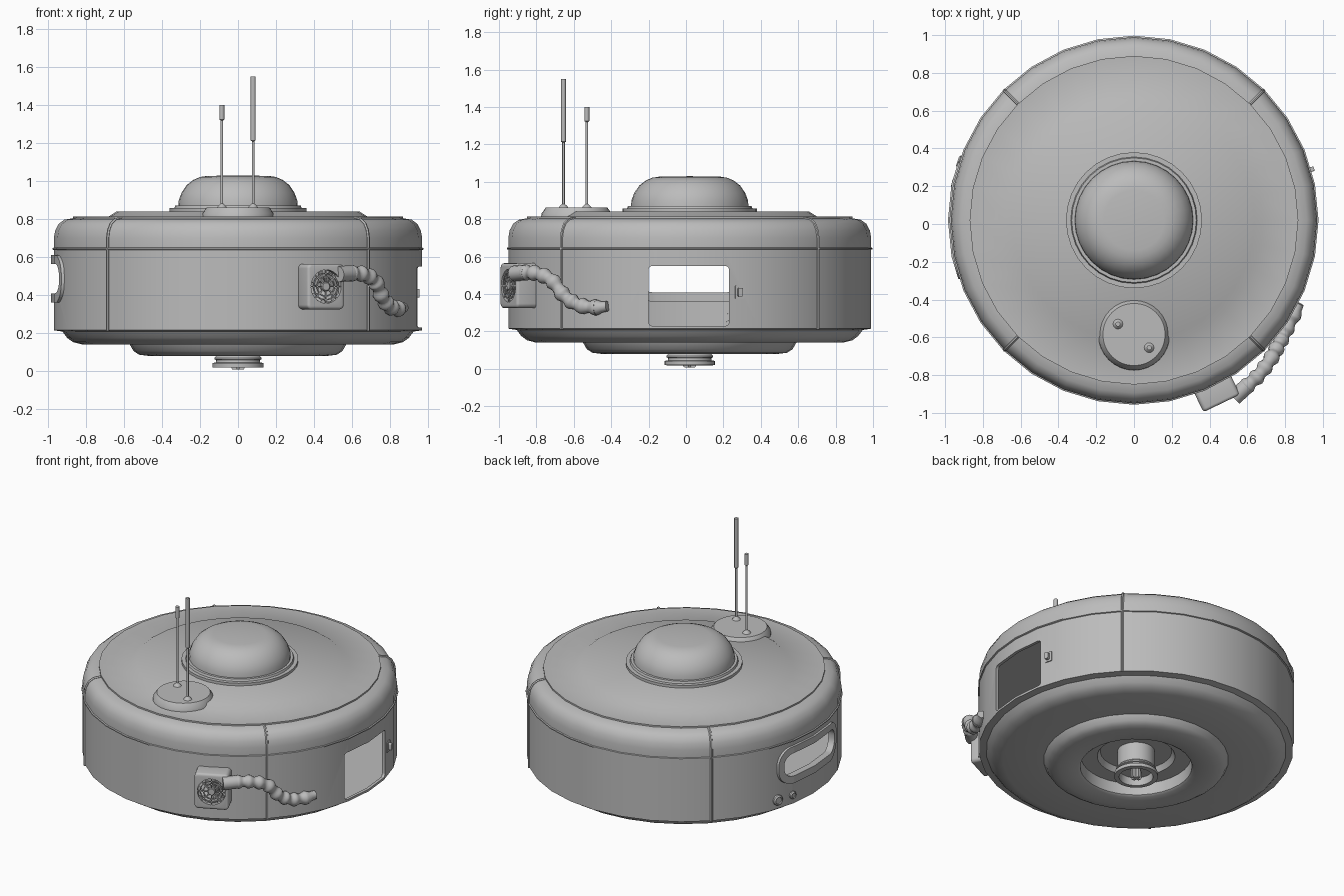
import bpy, bmesh, math
from mathutils import Matrix, Vector

if "Cube" in bpy.data.objects:
    bpy.data.objects.remove(bpy.data.objects["Cube"])

CY = 0.02  # body axis in y
grey = bpy.data.materials.new("plain grey")
grey.use_nodes = True
grey.diffuse_color = (0.5, 0.5, 0.5, 1)
grey.node_tree.nodes["Principled BSDF"].inputs["Base Color"].default_value = (0.5, 0.5, 0.5, 1)


def finish(ob):
    """Apply modifiers, smooth with sharp edges, set the material."""
    bpy.context.view_layer.update()
    dg = bpy.context.evaluated_depsgraph_get()
    mesh = bpy.data.meshes.new_from_object(ob.evaluated_get(dg))
    ob.modifiers.clear()
    ob.data = mesh
    mesh.materials.clear()
    mesh.materials.append(grey)
    mesh.shade_smooth()
    mesh.set_sharp_from_angle(angle=math.radians(35))
    return ob


def make(name, bm, matrix=Matrix()):
    bmesh.ops.remove_doubles(bm, verts=bm.verts, dist=1e-5)
    bmesh.ops.recalc_face_normals(bm, faces=bm.faces)
    mesh = bpy.data.meshes.new(name)
    bm.to_mesh(mesh)
    bm.free()
    mesh.transform(matrix)
    ob = bpy.data.objects.new(name, mesh)
    bpy.context.collection.objects.link(ob)
    return ob


def lathe(name, profile, segments=32, matrix=Matrix.Translation((0, CY, 0)), closed=False):
    """Spin (radius, height) points around z."""
    bm = bmesh.new()
    pts = [bm.verts.new((r, 0, z)) for r, z in profile]
    pairs = list(zip(pts, pts[1:])) + ([(pts[-1], pts[0])] if closed else [])
    edges = [bm.edges.new(p) for p in pairs]
    bmesh.ops.spin(bm, geom=pts + edges, cent=(0, 0, 0), axis=(0, 0, 1),
                   angle=math.tau, steps=segments, use_merge=False)
    return make(name, bm, matrix)


def radial(azimuth, r, z):
    """Frame on the wall: x along the wall, y up, z outward."""
    a = math.radians(azimuth)
    c, s = math.cos(a), math.sin(a)
    return Matrix(((-s, 0, c, r * c), (c, 0, s, r * s + CY), (0, 1, 0, z), (0, 0, 0, 1)))


def slab(name, w, h, corner, depth, matrix):
    """Rounded rectangle pushed back by depth from the frame's origin."""
    bm = bmesh.new()
    ring = []
    for k, (sx, sy) in enumerate(((1, 1), (-1, 1), (-1, -1), (1, -1))):
        for i in range(9):
            a = math.pi / 2 * (k + i / 8)
            ring.append(bm.verts.new((sx * (w / 2 - corner) + corner * math.cos(a),
                                      sy * (h / 2 - corner) + corner * math.sin(a), 0)))
    face = bm.faces.new(ring)
    new = bmesh.ops.extrude_face_region(bm, geom=[face])["geom"]
    bmesh.ops.translate(bm, vec=(0, 0, -depth), verts=[v for v in new if isinstance(v, bmesh.types.BMVert)])
    return make(name, bm, matrix)


def cut(ob, cutter, operation='DIFFERENCE'):
    mod = ob.modifiers.new("cut", 'BOOLEAN')
    mod.operation, mod.solver, mod.object = operation, 'EXACT', cutter
    finish(ob)
    bpy.data.objects.remove(cutter)


def tube(name, points, radii, sides=4):
    curve = bpy.data.curves.new(name, 'CURVE')
    curve.dimensions = '3D'
    curve.bevel_depth, curve.bevel_resolution, curve.use_fill_caps = 1, sides, True
    sp = curve.splines.new('POLY')
    sp.points.add(len(points) - 1)
    for p, co, r in zip(sp.points, points, radii):
        p.co, p.radius = (*co, 1), r
    tmp = bpy.data.objects.new(name + "_path", curve)
    bpy.context.collection.objects.link(tmp)
    bpy.context.view_layer.update()
    mesh = bpy.data.meshes.new_from_object(tmp.evaluated_get(bpy.context.evaluated_depsgraph_get()))
    bpy.data.objects.remove(tmp)
    ob = bpy.data.objects.new(name, mesh)
    bpy.context.collection.objects.link(ob)
    return finish(ob)


# Hollow body with recessed underside
shoulder = [(0.97, 0.65), (0.97, 0.70), (0.963, 0.74), (0.945, 0.775), (0.915, 0.797), (0.87, 0.805)]
body = lathe("body", [(0, 0.2), (0.22, 0.2), (0.24, 0.165), (0.34, 0.165), (0.345, 0.09),
                      (0.36, 0.08), (0.47, 0.08), (0.52, 0.086), (0.55, 0.105), (0.57, 0.14),
                      (0.82, 0.14), (0.87, 0.153), (0.9, 0.175), (0.925, 0.208), (0.97, 0.215),
                      (0.97, 0.637), (0.977, 0.64), (0.977, 0.647)] + shoulder
             + [(0.87, 0.815), (0.68, 0.815), (0.64, 0.84), (0, 0.84)])
cut(body, lathe("cavity", [(0, 0.226), (0.95, 0.226), (0.95, 0.74), (0, 0.74)]))
cut(body, slab("door_cutter", 0.43, 0.32, 0.02, 0.5, radial(0, 1.2, 0.39) @ Matrix.Translation((-0.005, 0, 0))))
cut(body, slab("window_cutter", 0.56, 0.175, 0.08, 0.5, radial(180, 1.2, 0.487)))

# Window surround that follows the wall
frame = lathe("window_frame", [(0.94, 0.3), (0.985, 0.3), (0.985, 0.7), (0.94, 0.7)], closed=True)
cut(frame, slab("frame_outline", 0.62, 0.25, 0.11, 0.6, radial(180, 1.2, 0.485)), 'INTERSECT')
cut(frame, slab("frame_hole", 0.54, 0.155, 0.07, 0.7, radial(180, 1.25, 0.487)))

# Raised seams between the four body panels
for i in range(4):
    a = math.radians(45 + 90 * i)
    path = [(r * math.cos(a), r * math.sin(a) + CY, z) for r, z in [(0.97, 0.21)] + shoulder]
    tube(f"panel_seam_{i + 1}", path, [0.009] * len(path), 1)

# Dome and its stepped collar
finish(lathe("dome_collar", [(0, 0.83), (0.36, 0.83), (0.36, 0.858), (0.335, 0.858), (0.33, 0.872), (0, 0.872)]))
finish(lathe("dome", [(0, 0.86), (0.314, 0.86), (0.312, 0.9), (0.297, 0.94), (0.27, 0.98),
                      (0.235, 1.007), (0.2, 1.022), (0.16, 1.028), (0, 1.03)]))

# Antenna platform and antennas
finish(lathe("antenna_base", [(0, 0.81), (0.19, 0.81), (0.188, 0.83), (0.165, 0.862), (0, 0.862)],
             matrix=Matrix.Translation((0, -0.585, 0))))
for name, x, y, mid, top in (("tall", 0.08, -0.655, 1.21, 1.55), ("short", -0.085, -0.53, 1.32, 1.40)):
    finish(lathe(f"{name}_antenna", [(0, 0.86), (0.028, 0.86), (0.018, 0.872), (0.007, 0.882), (0.007, mid),
                                     (0.013, mid + 0.005), (0.013, top), (0, top)],
                 12, Matrix.Translation((x, y, 0))))

# Bottom nozzle cup with cross inside
finish(lathe("nozzle", [(0.08, 0.21), (0.115, 0.21), (0.115, 0.08), (0.125, 0.07), (0.125, 0.062), (0.115, 0.058),
                        (0.117, 0.046), (0.135, 0.042), (0.135, 0.02), (0.105, 0.018), (0.1, 0.07), (0, 0.07)]))
for i in range(2):
    finish(slab(f"nozzle_cross_{i + 1}", 0.07, 0.07, 0.012, 0.016,
                Matrix.Translation((0, CY, 0.042)) @ Matrix.Rotation(i * math.pi / 2, 4, 'Z')
                @ Matrix.Rotation(math.pi / 2, 4, 'X') @ Matrix.Translation((0, 0, 0.008))))

# Fan housing on the wall
face = radial(-64.4, 1.075, 0.445)
housing = slab("fan_housing", 0.215, 0.24, 0.025, 0.15, face)
bevel = housing.modifiers.new("soft_edges", 'BEVEL')
bevel.width, bevel.segments, bevel.limit_method = 0.015, 3, 'ANGLE'
cut(housing, slab("fan_recess", 0.176, 0.176, 0.088, 0.04, face @ Matrix.Translation((0, 0, 0.01))))
finish(lathe("fan_hub", [(0, -0.035), (0.025, -0.035), (0.025, -0.004), (0.02, 0), (0, 0)], 16, face))
for i, r in enumerate((0.05, 0.07)):
    finish(lathe(f"fan_guard_ring_{i + 1}", [(r - 0.003, -0.008), (r + 0.003, -0.008), (r + 0.003, -0.002),
                                             (r - 0.003, -0.002)], 32, face, True))
for i in range(8):
    turn = face @ Matrix.Rotation(math.tau * i / 8, 4, 'Z')
    finish(slab(f"fan_guard_spoke_{i + 1}", 0.075, 0.007, 0.002, 0.006,
                turn @ Matrix.Translation((0.053, 0, -0.002))))
    finish(slab(f"fan_blade_{i + 1}", 0.06, 0.035, 0.008, 0.004,
                turn @ Matrix.Translation((0.05, 0.02, -0.018)) @ Matrix.Rotation(0.4, 4, 'X')))

# Ribbed hose bending along the wall
knots = [Vector(p) for p in ((0.53, -0.92, 0.51), (0.59, -0.865, 0.515), (0.66, -0.8, 0.51), (0.72, -0.72, 0.475),
                             (0.76, -0.65, 0.39), (0.80, -0.57, 0.34), (0.85, -0.47, 0.328), (0.874, -0.42, 0.335))]
path, radii = [], []
for j in range(1, len(knots) - 2):
    p0, p1, p2, p3 = knots[j - 1:j + 3]
    for k in range(12):
        t = k / 12
        path.append(0.5 * (2 * p1 + (p2 - p0) * t + (2 * p0 - 5 * p1 + 4 * p2 - p3) * t * t
                           + (3 * p1 - p0 - 3 * p2 + p3) * t ** 3))
        radii.append(0.038 + 0.006 * math.sin(math.tau * len(radii) / 8))
tube("hose", path, radii)
tube("hose_socket", [knots[0], knots[1], knots[1].lerp(knots[2], 0.25)], [0.042] * 3)
tube("hose_tip", [knots[-2].lerp(knots[-3], 0.1), knots[-2], knots[-2].lerp(knots[-1], 0.4), knots[-1]],
     [0.04, 0.04, 0.03, 0.027])

# Door latch and two round knobs under the window
finish(slab("latch_plate", 0.05, 0.07, 0.006, 0.03, radial(16, 0.972, 0.41)))
finish(slab("latch_handle", 0.025, 0.045, 0.006, 0.03, radial(16, 0.992, 0.41)))
for name, az, r in (("large", 161.5, 0.034), ("small", 168.5, 0.025)):
    finish(lathe(f"{name}_knob", [(0, -0.02), (r, -0.02), (r, 0.012), (r * 0.75, 0.02), (r * 0.65, 0.014),
                                  (0, 0.014)], 16, radial(az, 0.965, 0.275)))
